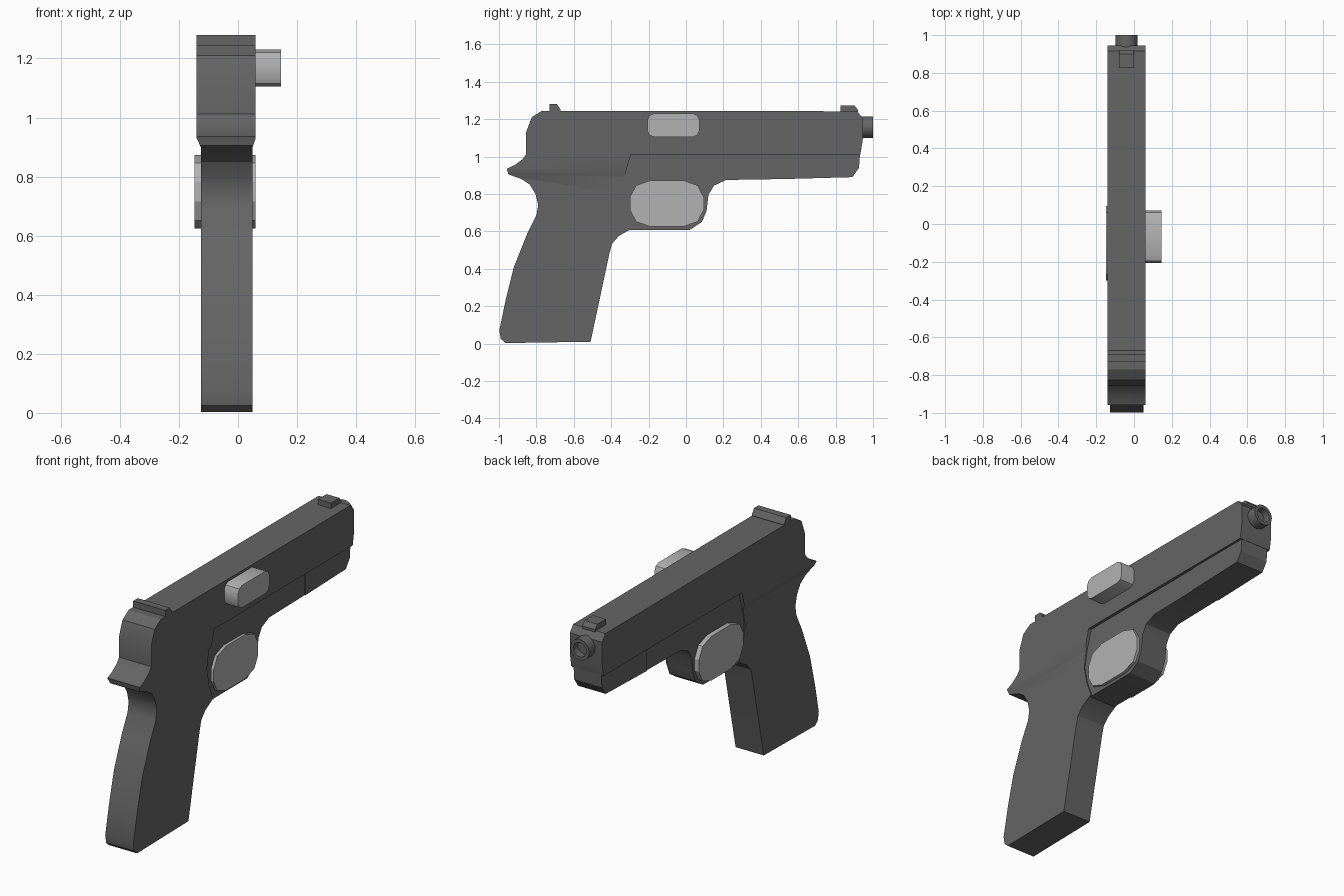
import bpy, bmesh
from math import pi
from mathutils import Matrix

if "Cube" in bpy.data.objects:
    bpy.data.objects.remove(bpy.data.objects["Cube"])


def material(name, v):
    m = bpy.data.materials.new(name)
    m.diffuse_color = (v, v, v, 1)
    m.use_nodes = True
    m.node_tree.nodes["Principled BSDF"].inputs["Base Color"].default_value = m.diffuse_color
    return m


DARK, LIGHT = material("dark_grey", 0.13), material("light_grey", 0.45)


def finish(name, bm, mat, smooth=25):
    bmesh.ops.recalc_face_normals(bm, faces=bm.faces)
    me = bpy.data.meshes.new(name)
    bm.to_mesh(me)
    bm.free()
    me.materials.append(mat)
    ob = bpy.data.objects.new(name, me)
    bpy.context.collection.objects.link(ob)
    bpy.ops.object.select_all(action='DESELECT')
    ob.select_set(True)
    bpy.context.view_layer.objects.active = ob
    bpy.ops.object.shade_smooth_by_angle(angle=smooth * pi / 180)
    return ob


def prism(profile, x0, x1):
    """Extrude a (y, z) side profile from x0 to x1."""
    bm = bmesh.new()
    face = bm.faces.new([bm.verts.new((x0, y, z)) for y, z in profile])
    new = bmesh.ops.extrude_face_region(bm, geom=[face])['geom']
    bmesh.ops.translate(bm, vec=(x1 - x0, 0, 0),
                        verts=[v for v in new if isinstance(v, bmesh.types.BMVert)])
    return bm


def rounded(y0, y1, z0, z1, a, b):
    """Rectangle profile with two-segment corners, a along y and b along z."""
    pts = []
    for sy, sz in ((1, 1), (-1, 1), (-1, -1), (1, -1)):
        y, z = (y1 if sy > 0 else y0), (z1 if sz > 0 else z0)
        corner = [(y, z - sz * b), (y - sy * a * .3, z - sz * b * .3), (y - sy * a, z)]
        pts += corner if sy * sz > 0 else corner[::-1]
    return pts


# Slide
finish("slide", prism([
    (-0.855, 1.01), (-0.855, 1.13), (-0.825, 1.21), (-0.77, 1.245), (0.915, 1.242),
    (0.945, 1.205), (0.945, 1.09), (0.932, 1.01)], -0.14, 0.06), DARK)

# Grip with rear tang, narrowing below the slide
bm = prism([
    (-0.51, 0.01), (-0.41, 0.48), (-0.395, 0.535), (-0.36, 0.575), (-0.29, 0.615),
    (-0.325, 0.70), (-0.345, 0.80), (-0.33, 0.89), (-0.295, 1.012), (-0.855, 1.012),
    (-0.875, 0.985), (-0.915, 0.955), (-0.958, 0.935), (-0.95, 0.905), (-0.88, 0.88),
    (-0.835, 0.85), (-0.805, 0.80), (-0.79, 0.74), (-0.80, 0.685), (-0.85, 0.585),
    (-0.92, 0.41), (-0.965, 0.23), (-0.998, 0.07), (-0.99, 0.025), (-0.965, 0.003)],
    -0.14, 0.06)
for z in (0.93, 0.90):
    bmesh.ops.bisect_plane(bm, geom=bm.verts[:] + bm.edges[:] + bm.faces[:],
                           plane_co=(0, 0, z), plane_no=(0, 0, 1))
for v in bm.verts:
    t = min(1, max(0, (0.93 - v.co.z) / 0.03))
    v.co.x += t * (0.014 if v.co.x < -0.04 else -0.011)
finish("grip", bm, DARK)

# Frame with trigger guard, and the front dust cover
finish("frame_and_guard", prism([
    (-0.40, 1.01), (0.53, 1.01), (0.53, 0.88), (0.215, 0.875), (0.15, 0.845),
    (0.12, 0.795), (0.11, 0.71), (0.085, 0.65), (0.02, 0.608), (-0.31, 0.608),
    (-0.40, 0.62)], -0.12, 0.043), DARK)
finish("dust_cover", prism([
    (0.53, 1.01), (0.93, 1.01), (0.925, 0.94), (0.89, 0.89), (0.53, 0.88)],
    -0.125, 0.047), DARK)

# Pale block through the trigger guard and raised ejection block
finish("guard_insert", prism(rounded(-0.30, 0.095, 0.625, 0.873, 0.11, 0.09),
                             -0.147, 0.059), LIGHT)
finish("ejection_block", prism(rounded(-0.207, 0.072, 1.105, 1.23, 0.035, 0.035),
                               0.05, 0.145), LIGHT)

# Sights
finish("rear_sight", prism([
    (-0.73, 1.23), (-0.73, 1.28), (-0.69, 1.28), (-0.67, 1.25), (-0.67, 1.23)],
    -0.14, 0.06), DARK)
finish("front_sight", prism([
    (0.825, 1.23), (0.825, 1.273), (0.90, 1.273), (0.92, 1.25), (0.92, 1.23)],
    -0.08, 0.0), DARK)

# Barrel tip with recessed bore
bm = bmesh.new()
bmesh.ops.create_cone(bm, cap_ends=True, segments=24, radius1=0.058, radius2=0.058, depth=0.1,
                      matrix=Matrix.Translation((-0.04, 0.95, 1.157)) @ Matrix.Rotation(-pi / 2, 4, 'X'))
tip = max(bm.faces, key=lambda f: f.calc_center_median().y)
bmesh.ops.inset_region(bm, faces=[tip], thickness=0.018)
bore = bmesh.ops.extrude_face_region(bm, geom=[tip])['geom']
bmesh.ops.translate(bm, vec=(0, -0.04, 0),
                    verts=[v for v in bore if isinstance(v, bmesh.types.BMVert)])
if tip.is_valid:
    bmesh.ops.delete(bm, geom=[tip], context='FACES_ONLY')
finish("barrel", bm, DARK, 35)
